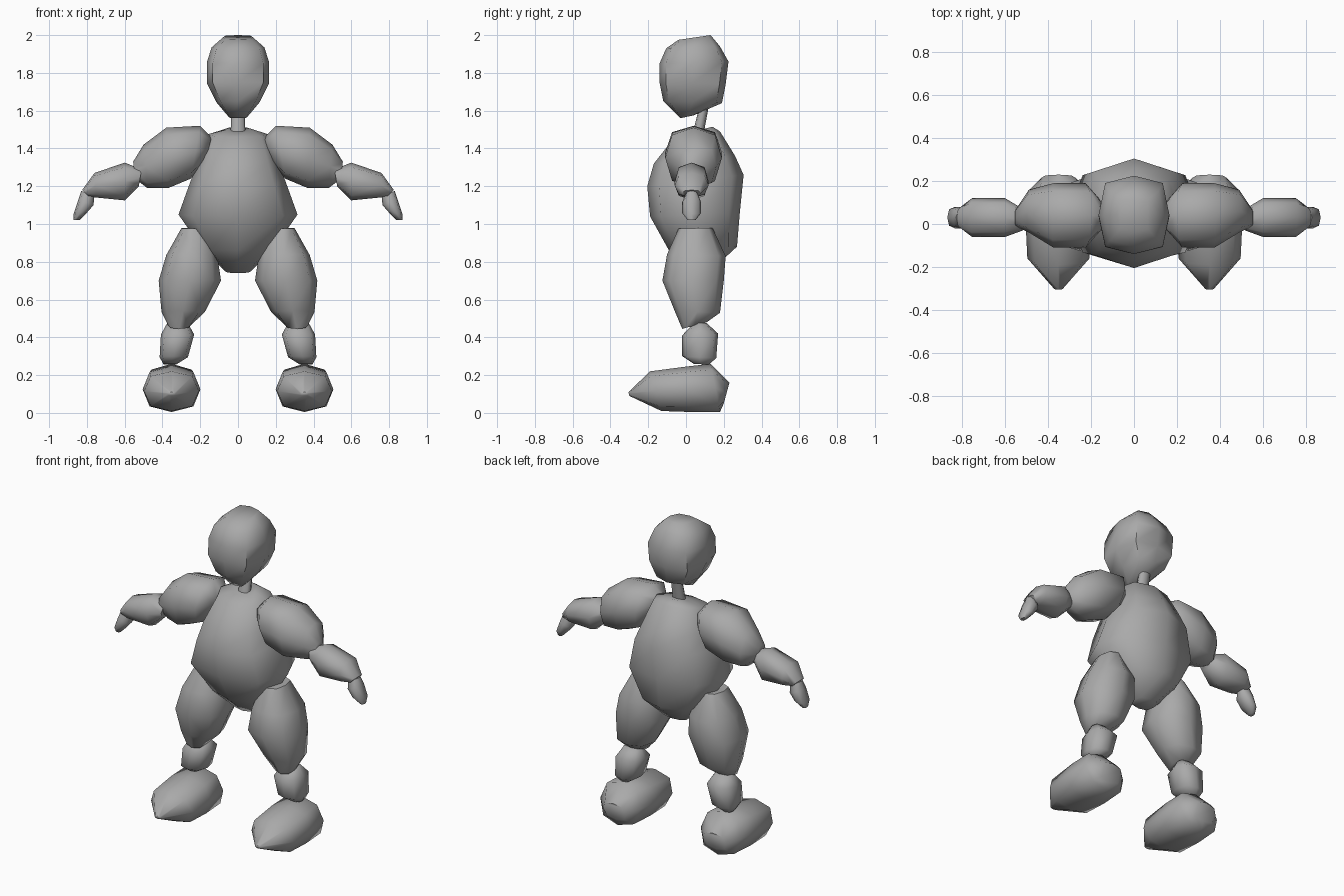
import bpy, bmesh, math
from mathutils import Vector

grey = bpy.data.materials.new("clay grey")
grey.diffuse_color = (0.4, 0.4, 0.4, 1)


def loft(name, rings, plane="yz", off=0.0, side=1, power=0.8, sides=8):
    """Skin octagonal rings. Each ring: two opposite points in the plane,
    half width across the plane, optional shift across the plane."""
    bm = bmesh.new()
    loops = []
    for r in rings:
        a, b = Vector(r[0:2]), Vector(r[2:4])
        mid, half = (a + b) / 2, (a - b) / 2
        shift = r[5] if len(r) > 5 else off
        loop = []
        for k in range(sides):
            t = 2 * math.pi * k / sides
            c, s = [math.copysign(abs(f) ** power, f) if abs(f) > 1e-6 else 0.0
                    for f in (math.cos(t), math.sin(t))]
            p, w = mid + half * c, shift + r[4] * s
            co = (w, p.x, p.y) if plane == "yz" else (p.x, w, p.y)
            loop.append(bm.verts.new((co[0] * side, co[1], co[2])))
        loops.append(loop)
    for lo, hi in zip(loops, loops[1:]):
        for k in range(sides):
            n = (k + 1) % sides
            bm.faces.new((lo[k], lo[n], hi[n], hi[k]))
    bm.faces.new(loops[0])
    bm.faces.new(loops[-1])
    bmesh.ops.recalc_face_normals(bm, faces=bm.faces)
    mesh = bpy.data.meshes.new(name)
    bm.to_mesh(mesh)
    bm.free()
    mesh.materials.append(grey)
    ob = bpy.data.objects.new(name, mesh)
    bpy.context.collection.objects.link(ob)
    bpy.ops.object.select_all(action="DESELECT")
    ob.select_set(True)
    bpy.context.view_layer.objects.active = ob
    bpy.ops.object.shade_smooth_by_angle(angle=math.radians(60))


# Head, chin to crown
loft("head", [(-0.03, 1.56, 0.04, 1.575, 0.05),
              (-0.12, 1.65, 0.19, 1.64, 0.115),
              (-0.14, 1.75, 0.21, 1.74, 0.165),
              (-0.14, 1.85, 0.225, 1.86, 0.165),
              (-0.105, 1.93, 0.18, 1.94, 0.14),
              (-0.04, 1.975, 0.13, 2.0, 0.08)], power=0.6)

# Neck
loft("neck", [(0.03, 1.46, 0.09, 1.46, 0.04), (0.07, 1.62, 0.12, 1.62, 0.035)])

# Torso, crotch to collar
loft("torso", [(0.04, 0.74, 0.14, 0.76, 0.07),
               (-0.09, 0.86, 0.27, 0.88, 0.19),
               (-0.19, 1.04, 0.285, 1.06, 0.315),
               (-0.205, 1.2, 0.305, 1.26, 0.25),
               (-0.17, 1.32, 0.26, 1.36, 0.21),
               (-0.06, 1.46, 0.18, 1.49, 0.16),
               (0.02, 1.485, 0.14, 1.515, 0.06)])

# Limbs on both sides
for tag, s in (("left", 1), ("right", -1)):
    loft(tag + "_thigh", [(-0.02, 0.445, 0.11, 0.48, 0.06, 0.31),
                          (-0.06, 0.54, 0.18, 0.53, 0.115, 0.29),
                          (-0.125, 0.7, 0.2, 0.7, 0.165, 0.255),
                          (-0.1, 0.84, 0.21, 0.83, 0.135, 0.245),
                          (-0.04, 0.975, 0.14, 0.98, 0.065, 0.235)], side=s)
    loft(tag + "_shin", [(0.04, 0.26, 0.12, 0.255, 0.035, 0.36),
                         (-0.02, 0.3, 0.16, 0.29, 0.075, 0.34),
                         (-0.02, 0.41, 0.17, 0.42, 0.088, 0.32),
                         (0.04, 0.475, 0.11, 0.475, 0.055, 0.32)], side=s, power=0.7)
    loft(tag + "_foot", [(-0.305, 0.11, -0.3, 0.09, 0.02),
                         (-0.19, 0.22, -0.13, 0.01, 0.145),
                         (0.0, 0.245, 0.02, 0.005, 0.153),
                         (0.13, 0.26, 0.18, 0.005, 0.14),
                         (0.23, 0.16, 0.2, 0.05, 0.08)], off=0.352, side=s)
    loft(tag + "_upper_arm", [(0.14, 1.46, 0.17, 1.34, 0.07, 0.04),
                              (0.2, 1.52, 0.25, 1.24, 0.15, 0.04),
                              (0.38, 1.51, 0.37, 1.19, 0.15, 0.04),
                              (0.5, 1.42, 0.48, 1.19, 0.1, 0.06),
                              (0.555, 1.33, 0.545, 1.24, 0.04, 0.03)],
         plane="xz", side=s)
    loft(tag + "_forearm", [(0.51, 1.29, 0.525, 1.2, 0.05, 0.02),
                            (0.6, 1.325, 0.6, 1.125, 0.09, 0.03),
                            (0.76, 1.27, 0.75, 1.14, 0.09, 0.03),
                            (0.825, 1.18, 0.79, 1.145, 0.05, 0.03)],
         plane="xz", side=s)
    loft(tag + "_hand", [(0.83, 1.175, 0.76, 1.15, 0.03),
                         (0.845, 1.13, 0.765, 1.1, 0.05),
                         (0.87, 1.055, 0.8, 1.06, 0.05),
                         (0.87, 1.02, 0.84, 1.02, 0.02)],
         plane="xz", off=0.03, side=s)
